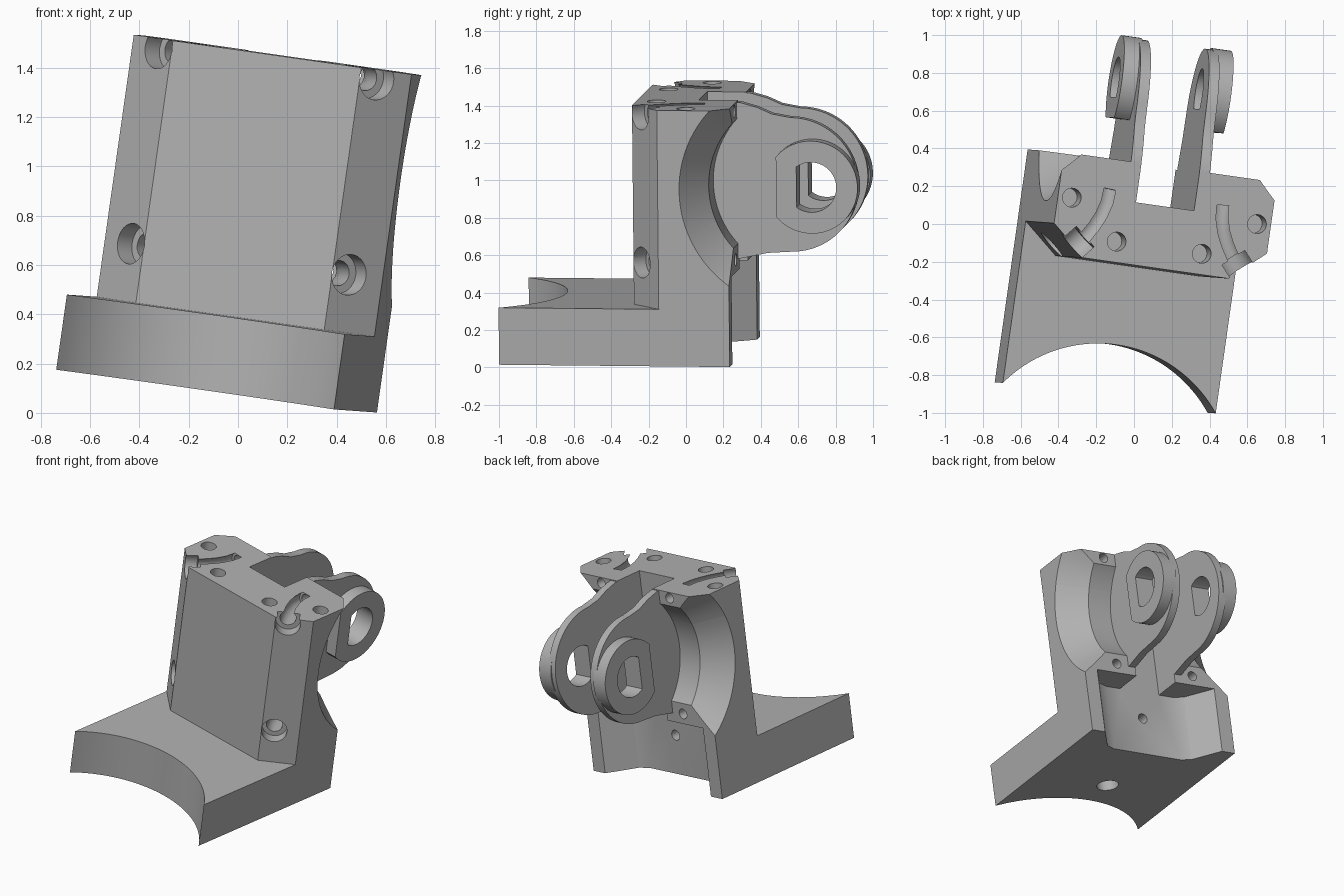
import bpy, bmesh, math
from mathutils import Matrix, Vector

if "Cube" in bpy.data.objects:
    bpy.data.objects.remove(bpy.data.objects["Cube"], do_unlink=True)

grey = bpy.data.materials.new("mid_grey")
grey.use_nodes = True
grey.diffuse_color = (0.44, 0.44, 0.44, 1)
grey.node_tree.nodes["Principled BSDF"].inputs["Base Color"].default_value = grey.diffuse_color


def finish(bm, name):
    bmesh.ops.recalc_face_normals(bm, faces=bm.faces)
    mesh = bpy.data.meshes.new(name)
    bm.to_mesh(mesh)
    bm.free()
    mesh.materials.append(grey)
    ob = bpy.data.objects.new(name, mesh)
    bpy.context.collection.objects.link(ob)
    return ob


def prism(name, pts, lo, hi, axis="z"):
    """Extrude a 2D outline along z, or along x for a (y, z) outline."""
    place = (lambda p, h: (p[0], p[1], h)) if axis == "z" else (lambda p, h: (h, p[0], p[1]))
    bm = bmesh.new()
    rings = [[bm.verts.new(place(p, h)) for p in pts] for h in (lo, hi)]
    for ring in rings:
        bm.faces.new(ring)
    for i in range(len(pts)):
        j = (i + 1) % len(pts)
        bm.faces.new((rings[0][i], rings[0][j], rings[1][j], rings[1][i]))
    return finish(bm, name)


def rod(name, a, b, r1, r2=None, seg=32):
    """Cylinder or cone from point a to point b."""
    a, b = Vector(a), Vector(b)
    m = Matrix.Translation((a + b) / 2) @ (b - a).to_track_quat("Z", "Y").to_matrix().to_4x4()
    bm = bmesh.new()
    bmesh.ops.create_cone(bm, cap_ends=True, segments=seg, radius1=r1,
                          radius2=r1 if r2 is None else r2, depth=(b - a).length, matrix=m)
    return finish(bm, name)


def tube(name, pts, r):
    """Round tube that follows a path."""
    cu = bpy.data.curves.new(name, "CURVE")
    cu.dimensions = "3D"
    cu.bevel_depth, cu.bevel_resolution, cu.use_fill_caps = r, 6, True
    sp = cu.splines.new("POLY")
    sp.points.add(len(pts) - 1)
    for p, co in zip(sp.points, pts):
        p.co = (*co, 1)
    ob = bpy.data.objects.new(name, cu)
    bpy.context.collection.objects.link(ob)
    mesh = bpy.data.meshes.new_from_object(ob.evaluated_get(bpy.context.evaluated_depsgraph_get()))
    bpy.data.objects.remove(ob, do_unlink=True)
    bm = bmesh.new()
    bm.from_mesh(mesh)
    bmesh.ops.remove_doubles(bm, verts=bm.verts, dist=0.0001)
    return finish(bm, name)


def combine(target, other, op):
    mod = target.modifiers.new("combine", "BOOLEAN")
    mod.operation, mod.solver, mod.object = op, "EXACT", other
    bpy.context.view_layer.objects.active = target
    bpy.ops.object.modifier_apply(modifier=mod.name)
    bpy.data.objects.remove(other, do_unlink=True)


def cut(other):
    combine(body, other, "DIFFERENCE")


def join(other):
    combine(body, other, "UNION")


def arc(cx, cy, r, a0, a1, n):
    angles = [math.radians(a0 + (a1 - a0) * i / n) for i in range(n + 1)]
    return [(cx + r * math.cos(a), cy + r * math.sin(a)) for a in angles]


def clipped_disc(r, flat):
    """Disc on the ear axis with its front side cut flat."""
    a = math.degrees(math.acos(flat / r))
    return arc(EAR_Y, EAR_Z, r, -a, a, 48)


W, BACK, BOTTOM, TOP = 0.575, 0.31, 0.078, 1.46
EAR_Y, EAR_Z = 0.72, 1.013

# Foot with a round bite in its front
half = math.degrees(math.asin(W / 0.722))
foot = arc(0, -1.372, 0.722, 90 + half, 90 - half, 36) + [(W, BACK), (-W, BACK)]
body = prism("bracket", foot, BOTTOM, 0.386)

# Upright column with chamfered front corners
join(prism("column", [(-W, -0.07), (-0.39, -0.23), (0.39, -0.23), (W, -0.07),
                      (W, BACK), (-W, BACK)], 0.3, TOP))

# Recess in the lower back, and slot between the arms
cut(prism("recess", [(-0.27, 0.1), (0.27, 0.1), (0.34, 0.13), (0.48, 0.32), (0.48, 0.5),
                     (-0.48, 0.5), (-0.48, 0.32), (-0.34, 0.13)], 0, 0.55))
cut(prism("slot", [(-0.157, 0.1), (0.157, 0.1), (0.157, 0.5), (-0.157, 0.5)], 0.5, 1.6))

# Screw holes underneath and in the recess
cut(rod("foot_hole", (0, -0.41, 0), (0, -0.41, 0.25), 0.075))
cut(rod("recess_hole", (0, 0, 0.35), (0, 0.3, 0.35), 0.035))

for s in (-1, 1):
    # Round side pocket that flares outward
    cut(rod("pocket", (s * 0.213, 0.68, 1.03), (s * 0.7, 0.68, 1.03), 0.5, seg=96))
    cut(rod("flare", (s * 0.39, 0.68, 1.03), (s * 0.59, 0.68, 1.03), 0.5, 0.645, seg=96))
    # Holes in the top
    for x, y in ((0.5, 0.077), (0.23, -0.12)):
        cut(rod("top_hole", (s * x, y, 1.3), (s * x, y, 1.6), 0.05))
    # Curved bores from the chamfers to the back
    for z in (0.62, 1.42):
        cut(rod("counterbore", (s * 0.517, -0.253, z), (s * 0.4, -0.117, z), 0.083))
        path = [(s * x, y, z) for x, y in ((0.46, -0.2), (0.4, -0.12), (0.36, -0.055),
                                           (0.33, 0.01), (0.31, 0.08), (0.305, 0.15))]
        cut(tube("bore", path, 0.052))
        cut(rod("outlet", (s * 0.305, 0.12, z), (s * 0.305, 0.5, z), 0.034))

# Arms with thick ears
arm = ([(0.2, 0.6), (0.33, 0.615), (0.47, 0.645)] + arc(0.6, 1.015, 0.362, -90, 90, 40)
       + [(0.5, 1.395), (0.42, 1.43), (0.33, 1.455), (0.2, 1.455)])
for s in (-1, 1):
    join(prism("arm", arm, s * 0.157, s * 0.213, "x"))
    join(prism("ear", clipped_disc(0.25, -0.19), s * 0.19, s * 0.295, "x"))
cut(prism("axle_hole", clipped_disc(0.135, -0.08), -0.4, 0.4, "x"))

# Tilt the whole bracket into its resting pose
pose = Matrix(((0.98, 0.14, 0.14, -0.054), (-0.14, 0.99, -0.01, 0.008),
               (-0.14, -0.01, 0.99, 0.008), (0, 0, 0, 1)))
body.data.transform(pose)

bpy.ops.object.select_all(action="DESELECT")
body.select_set(True)
bpy.context.view_layer.objects.active = body
bpy.ops.object.shade_smooth_by_angle(angle=math.radians(25))
